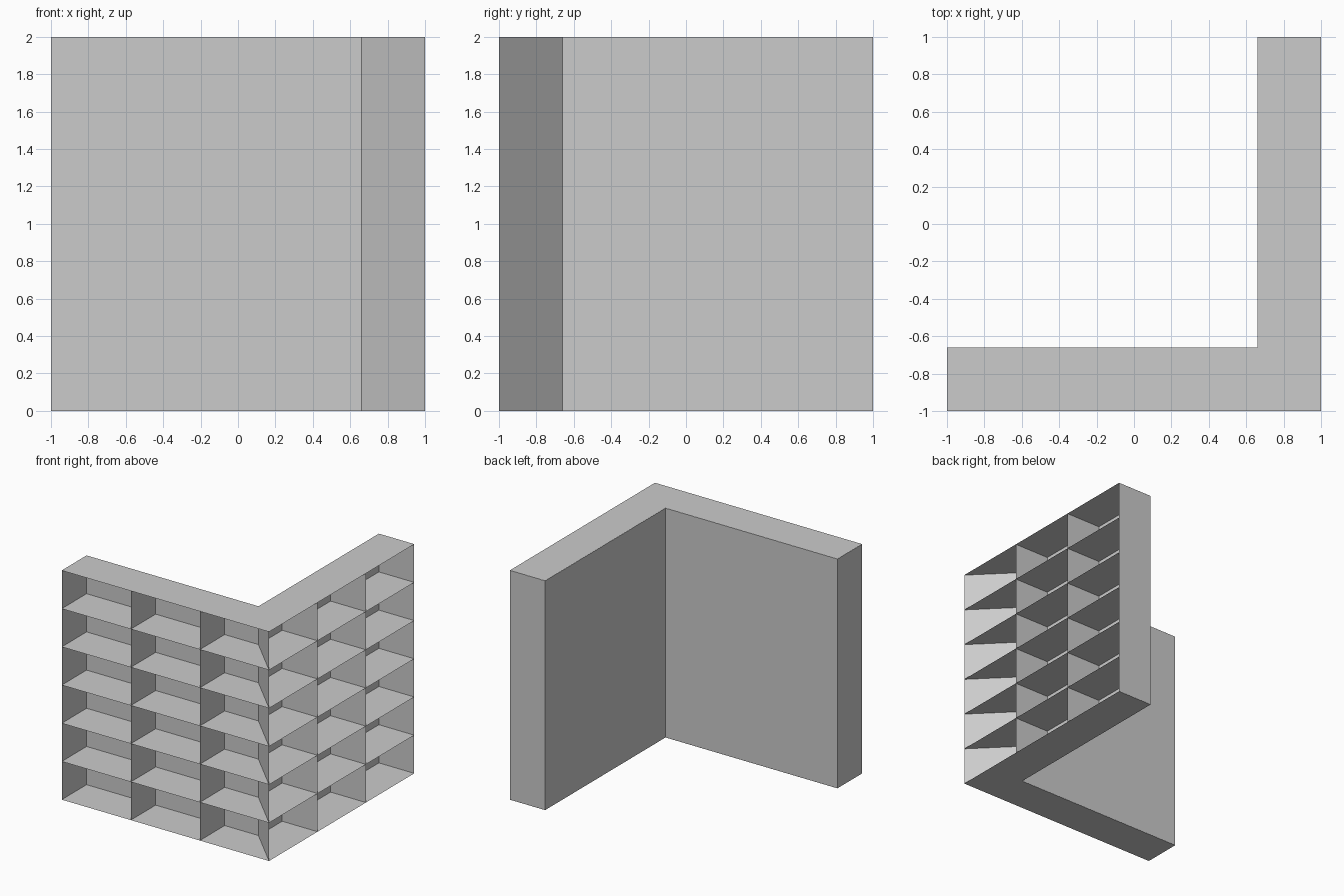
import bpy

cube = bpy.data.objects.get("Cube")
if cube:
    bpy.data.objects.remove(cube)

INNER = 0.66      # distance of the back walls from the centre
HEIGHT = 2.0
ROWS = 6
BAYS = 3
THICK = 0.002

grey = bpy.data.materials.new("light_grey")
grey.use_nodes = True
COLOUR = (0.6, 0.6, 0.6, 1)
grey.diffuse_color = COLOUR
grey.node_tree.nodes["Principled BSDF"].inputs["Base Color"].default_value = COLOUR


def sheet(name, corners, count=1, step=(0, 0, 0)):
    """Thin flat board, repeated count times along step."""
    mesh = bpy.data.meshes.new(name)
    mesh.from_pydata(corners, [], [range(len(corners))])
    mesh.materials.append(grey)
    obj = bpy.data.objects.new(name, mesh)
    bpy.context.collection.objects.link(obj)
    if count > 1:
        array = obj.modifiers.new("repeat", "ARRAY")
        array.count = count
        array.use_relative_offset = False
        array.use_constant_offset = True
        array.constant_offset_displace = step
    solid = obj.modifiers.new("board", "SOLIDIFY")
    solid.thickness = THICK
    solid.offset = 0
    solid.use_rim = False
    return obj


def upright(a, b):
    """Corners of a full-height board standing on the line from a to b."""
    return [(*a, 0), (*b, 0), (*b, HEIGHT), (*a, HEIGHT)]


def along_front(p):
    return p


def along_side(p):
    # reflection across the mitred corner
    return (-p[1], -p[0])


bay = 2 / BAYS
for arm, place in (("front", along_front), ("left", along_side)):
    # shelves, cut at the mitre
    outline = [(-1, -1), (1, -1), (INNER, -INNER), (-1, -INNER)]
    sheet(arm + "_shelves", [(*place(p), 0) for p in outline],
          ROWS + 1, (0, 0, HEIGHT / ROWS))
    # back wall
    sheet(arm + "_back_wall",
          upright(place((-1, -INNER)), place((INNER, -INNER))))
    # end panel and dividers
    sheet(arm + "_dividers",
          upright(place((-1, -1)), place((-1, -INNER))),
          BAYS, (*place((bay, 0)), 0))

# diagonal panel between the two arms
sheet("corner_mitre_panel", upright((INNER, -INNER), (1, -1)))
